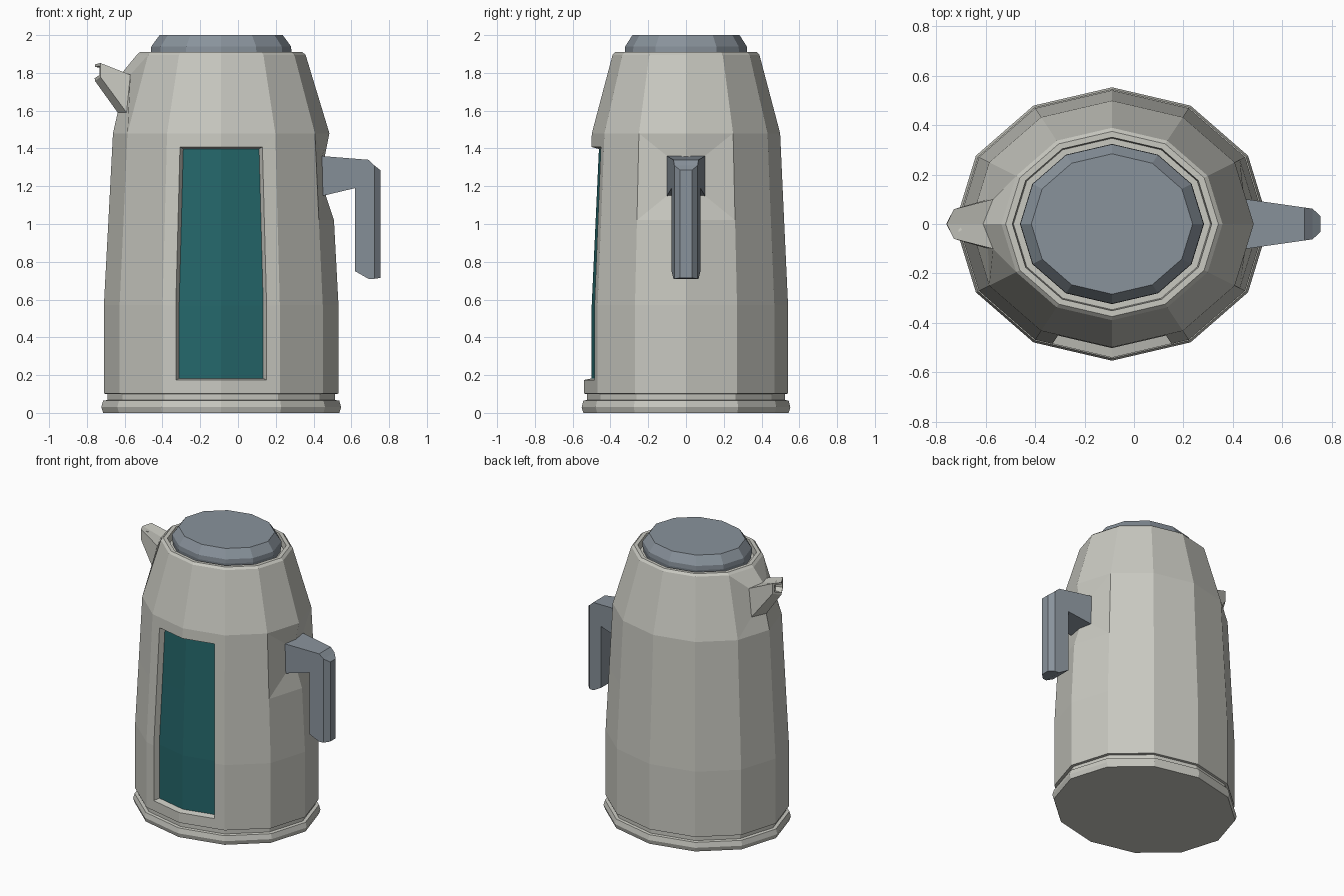
import bpy, bmesh, math
from mathutils import Vector

if "Cube" in bpy.data.objects:
    bpy.data.objects.remove(bpy.data.objects["Cube"])

CX, RATIO, N = -0.089, 0.87, 12


def material(name, rgb):
    m = bpy.data.materials.new(name)
    m.diffuse_color = (*rgb, 1)
    m.use_nodes = True
    m.node_tree.nodes["Principled BSDF"].inputs["Base Color"].default_value = m.diffuse_color
    return m


SHELL = material("warm_light_grey", (0.58, 0.58, 0.53))
TEAL = material("dark_teal", (0.018, 0.135, 0.145))
SLATE = material("slate_grey", (0.25, 0.29, 0.33))


def lathe(bm, profile):
    """Twelve-sided oval stack of (radius, z) rings with capped ends."""
    rings = []
    for r, z in profile:
        rings.append([bm.verts.new((CX + r * math.cos(math.tau * k / N),
                                    r * RATIO * math.sin(math.tau * k / N), z))
                      for k in range(N)])
    grid = []
    for a, b in zip(rings, rings[1:]):
        grid.append([bm.faces.new((a[k], a[(k + 1) % N], b[(k + 1) % N], b[k]))
                     for k in range(N)])
    bm.faces.new(rings[0][::-1])
    bm.faces.new(rings[-1])
    return rings, grid


def bridge(bm, a, b):
    n = len(a)
    for i in range(n):
        bm.faces.new((a[i], a[(i + 1) % n], b[(i + 1) % n], b[i]))


def six_loop(bm, lo, hi, s):
    """Loop of six points; lo/hi = (side x, centre x, half width, side z, centre z)."""
    pts = []
    for (xs, xc, w, zs, zc), signs in ((lo, (-s, 0, s)), (hi, (s, 0, -s))):
        pts += [(xc if g == 0 else xs, g * w, zc if g == 0 else zs) for g in signs]
    return [bm.verts.new(p) for p in pts]


def cap(bm, l):
    return [bm.faces.new((l[0], l[1], l[4], l[5])), bm.faces.new((l[1], l[2], l[3], l[4]))]


def finish(bm, name, mats):
    bm.normal_update()
    me = bpy.data.meshes.new(name)
    bm.to_mesh(me)
    bm.free()
    for m in mats:
        me.materials.append(m)
    ob = bpy.data.objects.new(name, me)
    bpy.context.collection.objects.link(ob)
    return ob


# Body shell: foot ring, groove, tapering wall, shoulder, rim and sunken top
bm = bmesh.new()
rings, grid = lathe(bm, [
    (0.625, 0), (0.635, 0.03), (0.625, 0.065), (0.602, 0.068), (0.602, 0.1),
    (0.621, 0.102), (0.621, 0.57), (0.597, 1.02), (0.573, 1.48),
    (0.447, 1.895), (0.430, 1.91), (0.403, 1.91), (0.398, 1.86)])


def open_side(row, col):
    """Remove the two wall faces around a column; return the outline of the hole."""
    a, b = rings[row], rings[row + 1]
    l, r = (col - 1) % N, (col + 1) % N
    doomed = [grid[row][l], grid[row][col]]
    bmesh.ops.delete(bm, geom=doomed, context='FACES_ONLY')
    return [a[l], a[col], a[r], b[r], b[col], b[l]]


# Handle recess on the right
hole = open_side(7, 0)
seat = six_loop(bm, (0.45, 0.465, 0.1, 1.15, 1.15), (0.445, 0.46, 0.1, 1.36, 1.36), 1)
bridge(bm, hole, seat)
cap(bm, seat)

# Spout on the left with a hollow tip
hole = open_side(8, 6)
root = six_loop(bm, (-0.59, -0.637, 0.1, 1.59, 1.59), (-0.57, -0.61, 0.1, 1.79, 1.805), -1)
tip = six_loop(bm, (-0.728, -0.757, 0.06, 1.778, 1.757), (-0.728, -0.757, 0.06, 1.852, 1.845), -1)
bridge(bm, hole, root)
bridge(bm, root, tip)
mouth = cap(bm, tip)
bm.normal_update()
bmesh.ops.inset_region(bm, faces=mouth, thickness=0.014, use_even_offset=True)
bmesh.ops.inset_region(bm, faces=mouth, thickness=0.004, depth=-0.045, use_even_offset=True)

# Recessed level window on the front
window = [grid[row][col] for row in (5, 6, 7) for col in (8, 9)]
bmesh.ops.inset_region(bm, faces=window, thickness=0.072, use_even_offset=True)
bm.normal_update()
bmesh.ops.inset_region(bm, faces=window, thickness=0.009, depth=-0.04, use_even_offset=True)
for f in window:
    f.material_index = 1
finish(bm, "jug_body", [SHELL, TEAL])

# Lid
bm = bmesh.new()
lathe(bm, [(0.36, 1.85), (0.372, 1.91), (0.370, 1.94), (0.326, 2.0)])
finish(bm, "lid", [SLATE])

# Handle: side outline whose width narrows away from the body
bm = bmesh.new()
outline = [(0.44, 1.36), (0.69, 1.34), (0.722, 1.31), (0.722, 0.71),
           (0.69, 0.71), (0.62, 0.75), (0.62, 1.19), (0.44, 1.147)]
left, right = [[bm.verts.new((x, s * (0.1 - 0.143 * (x - 0.455)), z)) for x, z in outline]
               for s in (-1, 1)]
bm.faces.new(left)
bm.faces.new(right[::-1])
bridge(bm, right, left)
bmesh.ops.recalc_face_normals(bm, faces=bm.faces)
# Narrowed outer strip of the grip
outer = [f for f in bm.faces if all(v.co.x > 0.72 for v in f.verts)]
strip = bmesh.ops.extrude_discrete_faces(bm, faces=outer)["faces"][0]
for v in strip.verts:
    v.co = Vector((0.754, v.co.y * 0.5, 1.285 if v.co.z > 1 else 0.715))
finish(bm, "handle", [SLATE])
